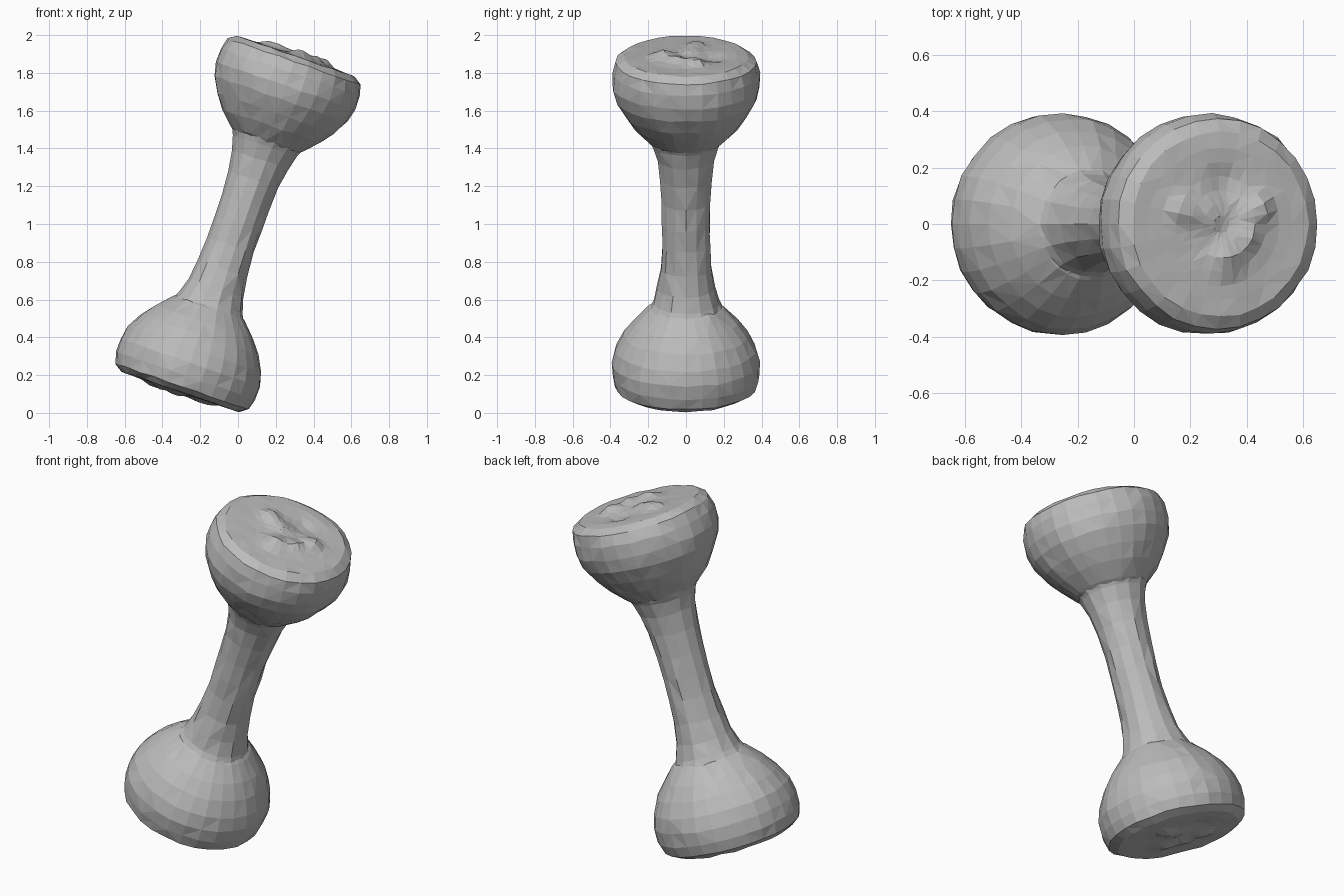
import bpy, bmesh, math, random
from mathutils import Matrix

random.seed(4)
cube = bpy.data.objects.get("Cube")
if cube:
    bpy.data.objects.remove(cube, do_unlink=True)

grey = bpy.data.materials.new("plain grey")
grey.use_nodes = True
grey.diffuse_color = (0.5, 0.5, 0.5, 1)
grey.node_tree.nodes["Principled BSDF"].inputs["Base Color"].default_value = (0.5, 0.5, 0.5, 1)

SIDES = 28
TILT = Matrix.Translation((0, 0, 1)) @ Matrix.Rotation(math.radians(19), 4, 'Y')
# Half profiles (radius, distance from the middle)
GRIP = [(0.128, 0), (0.129, 0.12), (0.138, 0.25), (0.155, 0.36), (0.178, 0.44), (0.205, 0.49)]
HEAD = [(0.17, 0.45), (0.2, 0.472), (0.275, 0.548), (0.33, 0.62), (0.374, 0.7),
        (0.392, 0.775), (0.39, 0.85), (0.374, 0.91), (0.33, 0.938)]
FACE = [0.27, 0.22, 0.17, 0.12, 0.07, 0.03]
# Worn lumps and dents on the end faces: x, y, width, height
LUMPS = [(0.14, 0.05, 0.05, 0.045), (0.1, -0.05, 0.05, 0.035), (0.02, -0.12, 0.06, 0.04),
         (-0.14, 0.05, 0.045, 0.04), (-0.05, 0.02, 0.06, 0.025), (0.02, 0.15, 0.06, -0.02)]


def lump_height(x, y):
    return sum(h * math.exp(-((x - a) ** 2 + (y - b) ** 2) / (w * w)) for a, b, w, h in LUMPS)


def ring(bm, radius, z, sides, wobble, lumps=0):
    verts = []
    for i in range(sides):
        angle = math.tau * i / sides
        r = radius + random.uniform(-wobble, wobble)
        x, y = r * math.cos(angle), r * math.sin(angle)
        dz = random.uniform(-wobble, wobble) + lumps * lump_height(x, y)
        verts.append(bm.verts.new((x, y, z + dz)))
    return verts


def bridge(bm, low, high):
    n = len(low)
    for i in range(n):
        j = (i + 1) % n
        bm.faces.new((low[i], low[j], high[j], high[i]))


def finish(bm, name, matrix):
    bmesh.ops.triangulate(bm, faces=[f for f in bm.faces if len(f.verts) > 3])
    bmesh.ops.recalc_face_normals(bm, faces=bm.faces)
    mesh = bpy.data.meshes.new(name)
    bm.to_mesh(mesh)
    bm.free()
    mesh.materials.append(grey)
    obj = bpy.data.objects.new(name, mesh)
    bpy.context.collection.objects.link(obj)
    obj.matrix_world = matrix


# Waisted handle, mirrored about its middle
bm = bmesh.new()
profile = [(r, -z) for r, z in reversed(GRIP[1:])] + GRIP
rings = [ring(bm, r, z, SIDES // 2, 0.004) for r, z in profile]
for low, high in zip(rings, rings[1:]):
    bridge(bm, low, high)
finish(bm, "handle", TILT)


# Domed head with a bevelled rim and a worn flat end
def build_head(name, matrix, lumps):
    bm = bmesh.new()
    rings = [ring(bm, r, z, SIDES, 0.004) for r, z in HEAD]
    rings += [ring(bm, r, 0.941, SIDES, 0.001, lumps) for r in FACE]
    for low, high in zip(rings, rings[1:]):
        bridge(bm, low, high)
    bm.faces.new(rings[0])
    bm.faces.new(rings[-1])
    finish(bm, name, matrix)


build_head("upper_head", TILT, 1.0)
build_head("lower_head", TILT @ Matrix.Rotation(math.pi, 4, 'Y'), 0.6)
